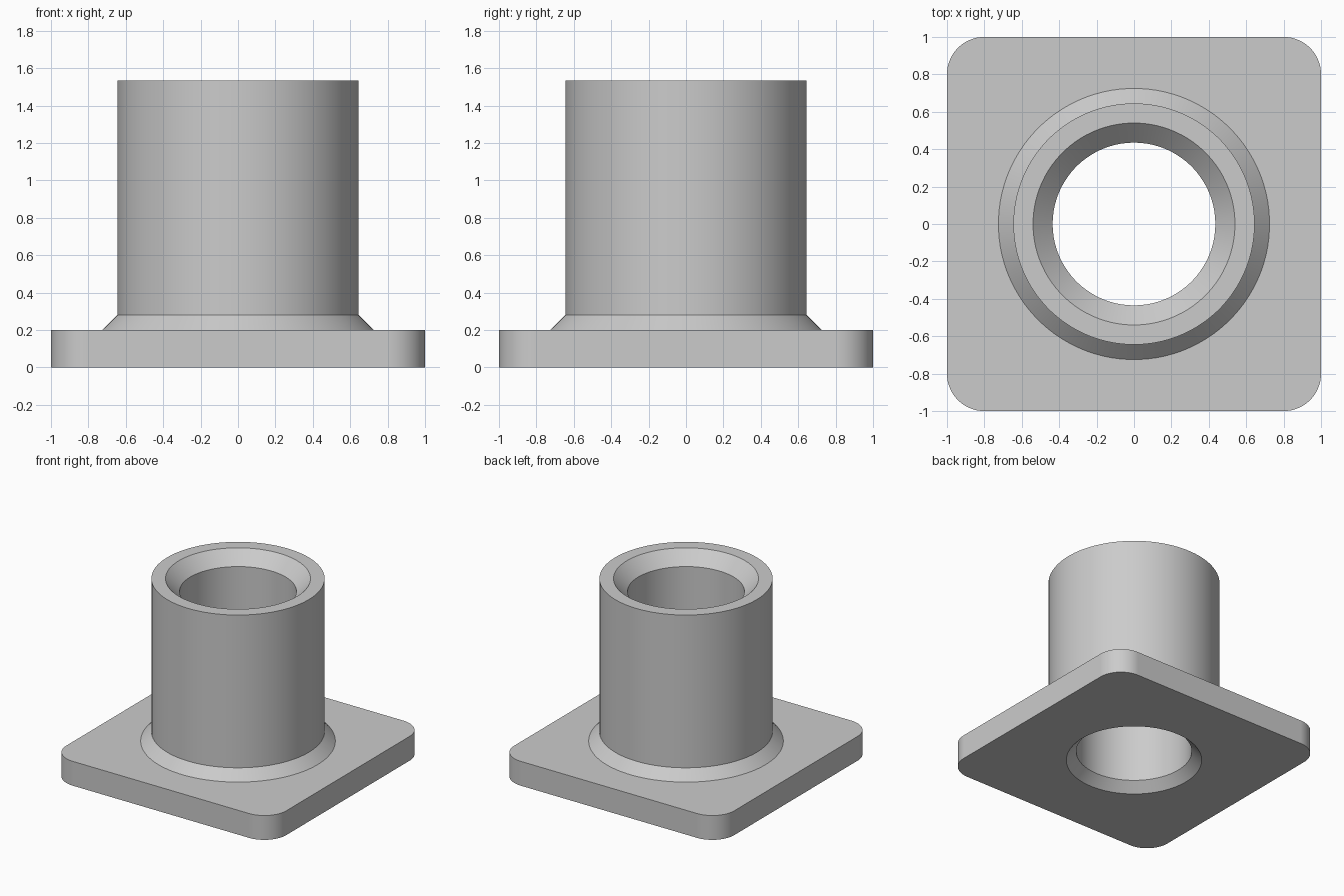
import bpy
import bmesh
from math import cos, sin, pi

default = bpy.data.objects.get("Cube")
if default:
    bpy.data.objects.remove(default, do_unlink=True)

STEPS = 24          # points per quarter turn
HALF = 1.0          # half width of the plate
CORNER = 0.2        # plate corner radius


def circle(radius, z):
    """Ring of points around the z axis."""
    return [(radius * cos(a), radius * sin(a), z)
            for a in ((i + 0.5) * pi / 2 / STEPS for i in range(4 * STEPS))]


def rounded_square(z):
    """Plate outline with the same number of points as a ring."""
    points = []
    for quarter in range(4):
        mid = quarter * pi / 2 + pi / 4
        cx = (HALF - CORNER) * (1 if cos(mid) > 0 else -1)
        cy = (HALF - CORNER) * (1 if sin(mid) > 0 else -1)
        for j in range(STEPS):
            a = (quarter + j / (STEPS - 1)) * pi / 2
            points.append((cx + CORNER * cos(a), cy + CORNER * sin(a), z))
    return points


# Cross-section loops, from the underside, up the outside and down the bore
loops = [
    circle(0.51, 0),            # bottom chamfer mouth
    rounded_square(0),          # plate underside
    rounded_square(0.2),        # plate top
    circle(0.725, 0.2),         # sloped collar base
    circle(0.645, 0.28),        # sloped collar top
    circle(0.645, 1.535),       # sleeve outer rim
    circle(0.54, 1.535),        # top chamfer mouth
    circle(0.435, 1.43),        # bore top
    circle(0.435, 0.075),       # bore bottom
]

# Skin neighbouring loops into one closed solid
bm = bmesh.new()
rings = [[bm.verts.new(p) for p in loop] for loop in loops]
count = 4 * STEPS
for k, low in enumerate(rings):
    high = rings[(k + 1) % len(rings)]
    for i in range(count):
        n = (i + 1) % count
        bm.faces.new((low[i], low[n], high[n], high[i]))
bmesh.ops.recalc_face_normals(bm, faces=bm.faces)
mesh = bpy.data.meshes.new("flanged_sleeve")
bm.to_mesh(mesh)
bm.free()

sleeve = bpy.data.objects.new("flanged_sleeve", mesh)
bpy.context.collection.objects.link(sleeve)

# Plain grey finish
grey = bpy.data.materials.new("plain_grey")
grey.use_nodes = True
colour = (0.6, 0.6, 0.6, 1)
grey.diffuse_color = colour
grey.node_tree.nodes["Principled BSDF"].inputs["Base Color"].default_value = colour
mesh.materials.append(grey)

# Smooth round walls, crisp edges and flat plate sides
bpy.ops.object.select_all(action="DESELECT")
sleeve.select_set(True)
bpy.context.view_layer.objects.active = sleeve
bpy.ops.object.shade_smooth_by_angle(angle=pi / 6)
weighted = sleeve.modifiers.new("flat_sides", "WEIGHTED_NORMAL")
weighted.keep_sharp = True
